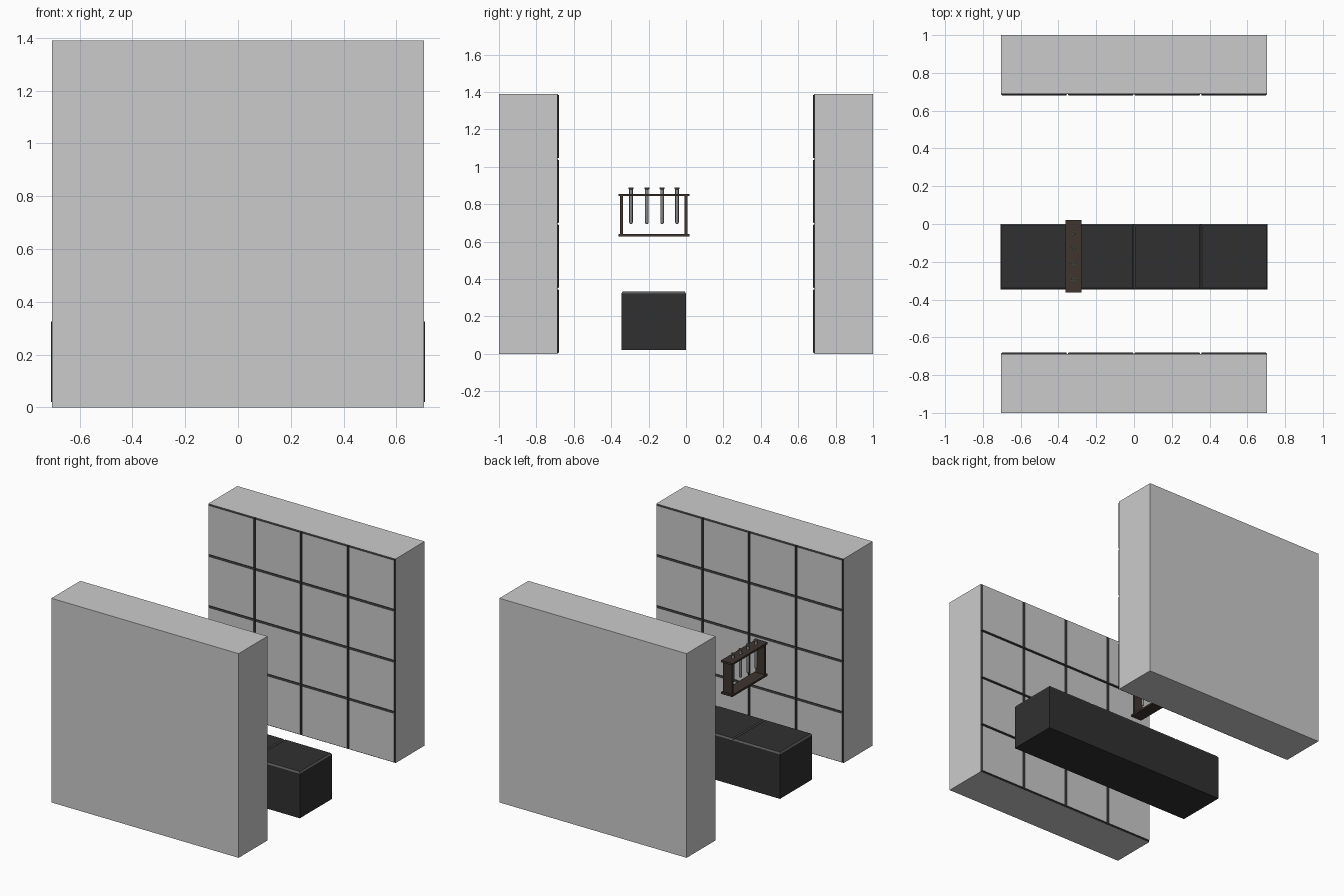
import bpy, bmesh, math
from mathutils import Matrix, Vector

if "Cube" in bpy.data.objects:
    bpy.data.objects.remove(bpy.data.objects["Cube"])


def material(name, rgb):
    m = bpy.data.materials.new(name)
    m.diffuse_color = (*rgb, 1)
    m.use_nodes = True
    m.node_tree.nodes["Principled BSDF"].inputs["Base Color"].default_value = m.diffuse_color
    return m


grey = material("pale_panel", (0.8, 0.8, 0.8))
black = material("dark_trim", (0.03, 0.03, 0.03))
edge = material("bench_edge", (0.10, 0.10, 0.10))
wood = material("rack_wood", (0.05, 0.035, 0.028))
glass = material("tube_glass", (0.25, 0.25, 0.25))


def add(name, bm, mats):
    me = bpy.data.meshes.new(name)
    bm.to_mesh(me)
    bm.free()
    ob = bpy.data.objects.new(name, me)
    bpy.context.collection.objects.link(ob)
    for m in mats:
        me.materials.append(m)
    return ob


def tiled_block(name, w, h, depth, nx, ny, mats, matrix):
    """Block with raised bevelled tiles on its local +z face (z = 0 at the tile base)."""
    bm = bmesh.new()
    bmesh.ops.create_grid(bm, x_segments=nx, y_segments=ny, size=0.5,
                          matrix=Matrix.Diagonal((w, h, 1, 1)))
    tiles = bm.faces[:]
    rim_edges = [e for e in bm.edges if e.is_boundary]
    ext = bmesh.ops.extrude_edge_only(bm, edges=rim_edges)["geom"]
    bmesh.ops.translate(bm, vec=(0, 0, -depth),
                        verts=[g for g in ext if isinstance(g, bmesh.types.BMVert)])
    bmesh.ops.holes_fill(bm, edges=[e for e in bm.edges if e.is_boundary], sides=0)
    bmesh.ops.recalc_face_normals(bm, faces=bm.faces[:])
    rims = bmesh.ops.inset_individual(bm, faces=tiles, thickness=0.010, depth=0.011)["faces"]
    for f in rims:
        f.material_index = 1
    bm.transform(matrix)
    return add(name, bm, mats)


def box(name, lo, hi, mat):
    lo, hi = Vector(lo), Vector(hi)
    bm = bmesh.new()
    bmesh.ops.create_cube(bm, size=1)
    bm.transform(Matrix.Translation((lo + hi) / 2) @ Matrix.Diagonal((*(hi - lo), 1)))
    return add(name, bm, [mat])


# Two tiled walls facing each other
for name, s in (("front_wall", -1), ("back_wall", 1)):
    tiled_block(name, 1.41, 1.39, 0.31, 4, 4, [grey, black],
                Matrix.Translation((0, s * 0.69, 0.695)) @ Matrix.Rotation(s * math.pi / 2, 4, 'X'))

# Dark tiled bench
tiled_block("bench", 1.416, 0.346, 0.303, 4, 1, [black, edge],
            Matrix.Translation((0, -0.173, 0.323)))

# Rack: two shelves and two end posts
RX = -0.32
for name, z in (("rack_base", 0.628), ("rack_top", 0.843)):
    box(name, (RX - 0.042, -0.362, z), (RX + 0.042, 0.02, z + 0.013), wood)
for name, y in (("rack_post_front", -0.345), ("rack_post_back", 0.001)):
    box(name, (RX - 0.034, y - 0.008, 0.641), (RX + 0.034, y + 0.008, 0.843), wood)

# Test tubes: hollow lathed profile with lip and round bottom
R, r = 0.0095, 0.0075
profile = [(0, 0)] + [(R * math.sin(a), R - R * math.cos(a)) for a in (0.5, 1.05, math.pi / 2)]
profile += [(R, 0.186), (0.013, 0.190), (0.013, 0.196), (r, 0.196), (r, 0.010), (0, 0.003)]
for i, y in enumerate((-0.294, -0.209, -0.128, -0.048)):
    bm = bmesh.new()
    vs = [bm.verts.new((x, 0, z)) for x, z in profile]
    es = [bm.edges.new(p) for p in zip(vs, vs[1:])]
    bmesh.ops.spin(bm, geom=vs + es, cent=(0, 0, 0), axis=(0, 0, 1),
                   angle=2 * math.pi, steps=16, use_duplicate=False)
    bmesh.ops.remove_doubles(bm, verts=bm.verts[:], dist=1e-5)
    bmesh.ops.recalc_face_normals(bm, faces=bm.faces[:])
    bm.transform(Matrix.Translation((RX, y, 0.693)))
    tube = add(f"test_tube_{i + 1}", bm, [glass])
    bpy.ops.object.select_all(action='DESELECT')
    tube.select_set(True)
    bpy.context.view_layer.objects.active = tube
    bpy.ops.object.shade_smooth_by_angle(angle=math.radians(40))
